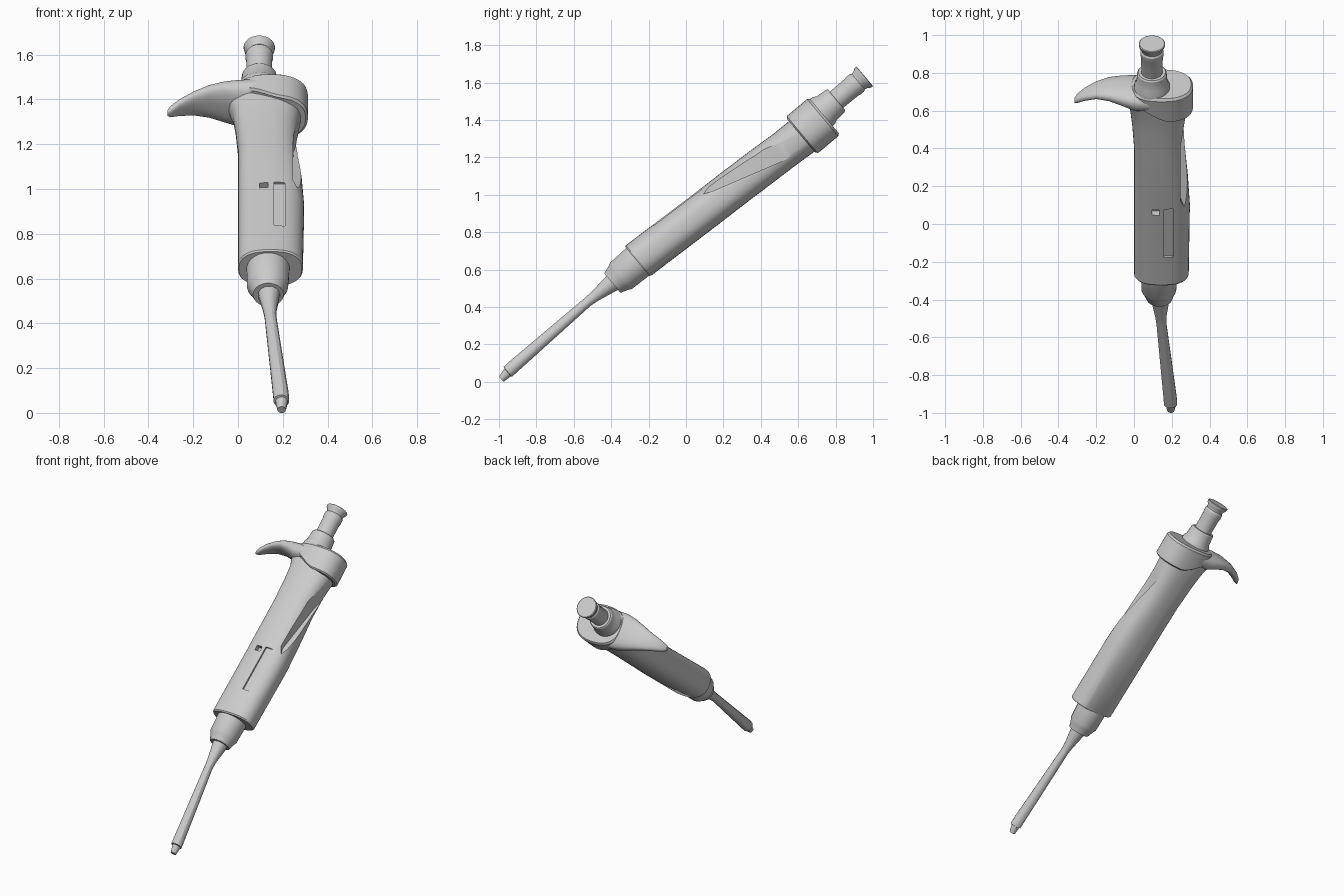
import bpy, bmesh, math
from mathutils import Vector

if "Cube" in bpy.data.objects:
    bpy.data.objects.remove(bpy.data.objects["Cube"])

# Working frame: s runs along the tool axis from the tip, u is the front/up normal
A = math.radians(40)
AXIS = Vector((0, math.cos(A), math.sin(A)))
NORM = Vector((0, -math.sin(A), math.cos(A)))
TIP = Vector((0, -0.98, 0.02))


def P(x, s, u):
    return TIP + Vector((x, 0, 0)) + AXIS * s + NORM * u


def oval(x0, x1, u0, u1, n, e=2.0):
    """Superellipse points (a, b) filling the given bounds."""
    pts = []
    for i in range(n):
        t = 2 * math.pi * (i + 0.5) / n
        c, d = math.cos(t), math.sin(t)
        pts.append(((x0 + x1) / 2 + (x1 - x0) / 2 * math.copysign(abs(c) ** (2 / e), c),
                    (u0 + u1) / 2 + (u1 - u0) / 2 * math.copysign(abs(d) ** (2 / e), d)))
    return pts


def loft(name, rings):
    bm = bmesh.new()
    vs = [[bm.verts.new(p) for p in r] for r in rings]
    n = len(vs[0])
    for a, b in zip(vs, vs[1:]):
        for i in range(n):
            bm.faces.new((a[i], a[(i + 1) % n], b[(i + 1) % n], b[i]))
    bm.faces.new(vs[0])
    bm.faces.new(vs[-1])
    bmesh.ops.recalc_face_normals(bm, faces=bm.faces)
    me = bpy.data.meshes.new(name)
    bm.to_mesh(me)
    bm.free()
    ob = bpy.data.objects.new(name, me)
    bpy.context.collection.objects.link(ob)
    return ob


def turned(name, profile, n=24):
    """Round part from (s, radius, centre x, centre u) stations."""
    return loft(name, [[P(x, s, u) for x, u in oval(cx - r, cx + r, cu - r, cu + r, n)]
                       for s, r, cx, cu in profile])


def block(name, stations):
    """Cutter from (s, x0, x1, u0, u1) rectangles."""
    return loft(name, [[P(x0, s, u0), P(x1, s, u0), P(x1, s, u1), P(x0, s, u1)]
                       for s, x0, x1, u0, u1 in stations])


def activate(ob):
    bpy.ops.object.select_all(action='DESELECT')
    ob.select_set(True)
    bpy.context.view_layer.objects.active = ob


def cut(ob, cutter):
    cutter.hide_render = True
    m = ob.modifiers.new("cut", 'BOOLEAN')
    m.operation = 'DIFFERENCE'
    m.solver = 'EXACT'
    m.object = cutter
    activate(ob)
    bpy.ops.object.modifier_apply(modifier=m.name)
    bpy.data.objects.remove(cutter)


# Slim shaft with stepped tip and flared root
turned("shaft", [(-0.01, 0.019, 0.195, 0.0), (0.04, 0.028, 0.195, 0.006),
                 (0.042, 0.036, 0.194, 0.008), (0.09, 0.036, 0.191, 0.01),
                 (0.61, 0.027, 0.145, 0.02), (0.66, 0.031, 0.142, 0.018),
                 (0.80, 0.054, 0.138, 0.012)], 12)

# Collar between shaft and handle
turned("lower_collar", [(0.775, 0.068, 0.135, 0.012), (0.82, 0.084, 0.133, 0.012),
                        (0.835, 0.092, 0.132, 0.012), (0.98, 0.098, 0.135, 0.012)])

# Handle body
BODY = [(0.952, 0.005, 0.285, -0.086, 0.116), (0.96, 0.0, 0.29, -0.091, 0.121),
        (1.40, 0.0, 0.296, -0.112, 0.098), (1.60, 0.0, 0.285, -0.120, 0.090),
        (1.80, 0.0, 0.268, -0.130, 0.080), (1.95, -0.01, 0.268, -0.137, 0.070),
        (2.06, -0.022, 0.28, -0.145, 0.068), (2.15, -0.05, 0.28, -0.145, 0.070)]
body = loft("handle_body", [[P(x, s, u) for x, u in oval(x0, x1, u0, u1, 40, 2.5)]
                            for s, x0, x1, u0, u1 in BODY])

# Diagonal side scoop, front window and shallow panel
cut(body, block("scoop_cutter", [(1.40, 0.29, 0.4, 0.085, 0.2), (1.50, 0.245, 0.4, 0.045, 0.2),
                                 (1.85, 0.247, 0.4, -0.06, 0.2), (2.08, 0.283, 0.4, -0.13, 0.2)]))
cut(body, block("window_cutter", [(1.42, 0.095, 0.135, 0.06, 0.2), (1.455, 0.095, 0.135, 0.06, 0.2)]))
cut(body, block("panel_cutter", [(1.14, 0.16, 0.21, 0.099, 0.2), (1.46, 0.16, 0.21, 0.083, 0.2)]))

# Head ring, its lower edge rising towards the hook
def rise(x):
    t = min(1, max(0, (0.2 - x) / 0.2))
    return 0.08 * t * t * (3 - 2 * t)


outer = oval(-0.02, 0.312, -0.163, 0.097, 40, 2.4)
inner = oval(-0.01, 0.302, -0.153, 0.087, 40, 2.4)
loft("head", [[P(x, 2.055 + rise(x), u) for x, u in inner],
              [P(x, 2.063 + rise(x), u) for x, u in outer],
              [P(x, 2.205, u) for x, u in outer],
              [P(x, 2.218, u) for x, u in inner]])

# Finger hook: sections along x as (x, s low, s high, u low, u high)
HOOK = [(0.08, 2.10, 2.217, -0.155, 0.092), (0.0, 2.10, 2.217, -0.152, 0.088),
        (-0.06, 2.125, 2.217, -0.143, 0.073), (-0.13, 2.145, 2.213, -0.125, 0.048),
        (-0.20, 2.142, 2.195, -0.105, 0.020), (-0.26, 2.117, 2.165, -0.085, 0.0),
        (-0.30, 2.092, 2.133, -0.068, -0.016), (-0.315, 2.088, 2.112, -0.052, -0.028)]
loft("finger_hook", [[P(x, s, u) for s, u in oval(s0, s1, u0, u1, 24, 2.5)]
                     for x, s0, s1, u0, u1 in HOOK])

# Upper collar and push button
C = (0.095, -0.008)
turned("upper_collar", [(s, r, *C) for s, r in
                        [(2.20, 0.096), (2.235, 0.094), (2.255, 0.083), (2.315, 0.078), (2.323, 0.072)]])
turned("push_button", [(s, r, *C) for s, r in
                       [(2.30, 0.056), (2.43, 0.058), (2.44, 0.061), (2.465, 0.061), (2.475, 0.055),
                        (2.49, 0.058), (2.503, 0.068), (2.517, 0.07), (2.52, 0.066)]])

for ob in list(bpy.context.scene.objects):
    activate(ob)
    bpy.ops.object.shade_smooth_by_angle(angle=math.radians(30))
